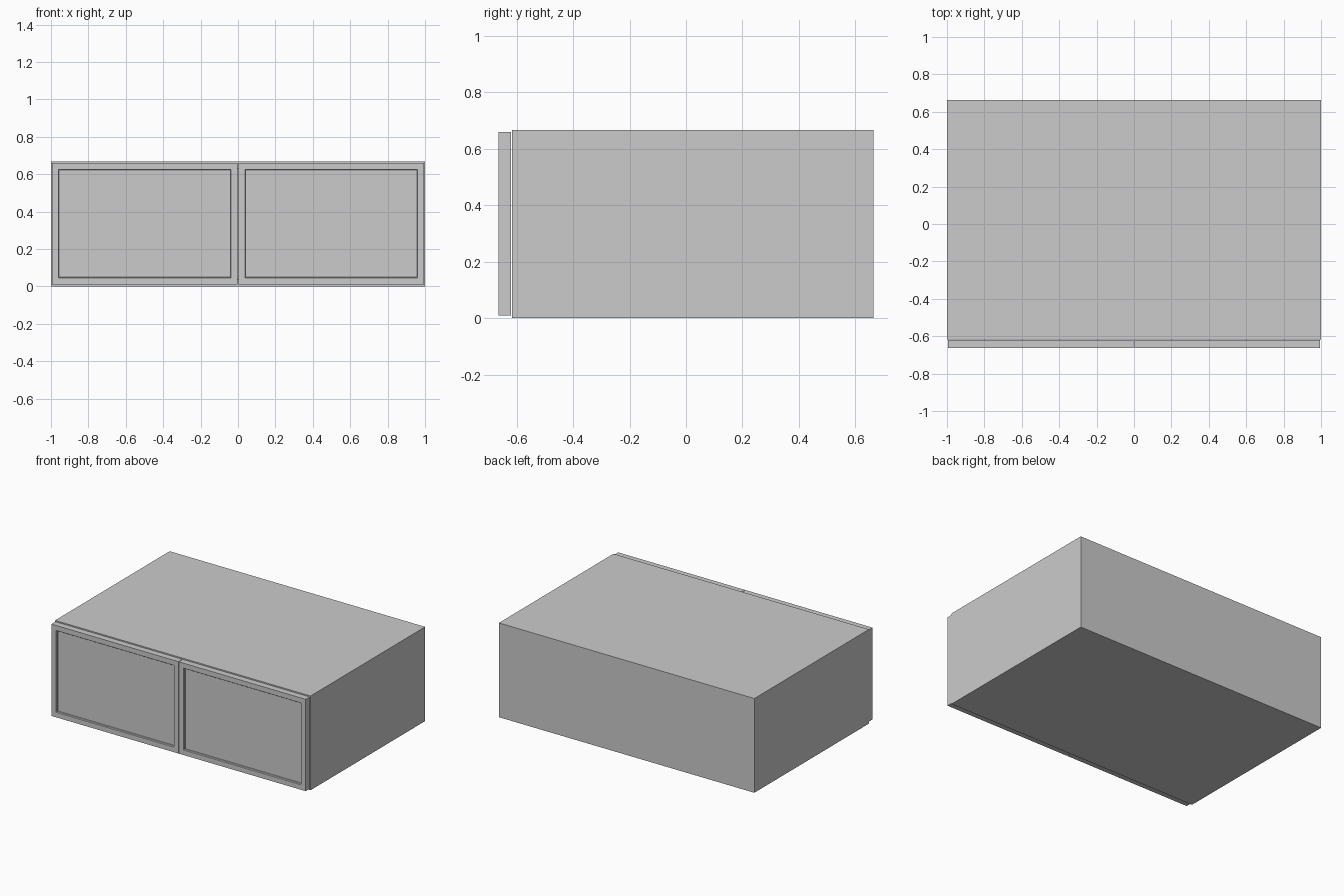
import bpy, bmesh
from mathutils import Vector

if "Cube" in bpy.data.objects:
    bpy.data.objects.remove(bpy.data.objects["Cube"])

FRONT, BACK, HEIGHT, T = -0.617, 0.664, 0.667, 0.04


def make_box(bm, lo, hi):
    lo, hi = Vector(lo), Vector(hi)
    verts = bmesh.ops.create_cube(bm, size=1)["verts"]
    bmesh.ops.scale(bm, vec=hi - lo, verts=verts)
    bmesh.ops.translate(bm, vec=(lo + hi) / 2, verts=verts)


def finish(bm, name):
    bmesh.ops.recalc_face_normals(bm, faces=bm.faces)
    mesh = bpy.data.meshes.new(name)
    bm.to_mesh(mesh)
    bm.free()
    obj = bpy.data.objects.new(name, mesh)
    bpy.context.collection.objects.link(obj)
    return obj


def panel(name, lo, hi):
    bm = bmesh.new()
    make_box(bm, lo, hi)
    return finish(bm, name)


def door(name, x0, x1):
    # Slab with a framed, recessed centre panel
    bm = bmesh.new()
    make_box(bm, (x0, -0.664, 0.01), (x1, -0.62, 0.66))
    bm.normal_update()
    face = min(bm.faces, key=lambda f: f.calc_center_median().y)
    bmesh.ops.inset_region(bm, faces=[face], thickness=0.05)
    # Small sloped lip, then a straight step back to the panel
    bmesh.ops.inset_region(bm, faces=[face], thickness=0.005, depth=-0.005)
    inner = bmesh.ops.extrude_discrete_faces(bm, faces=[face])["faces"][0]
    bmesh.ops.translate(bm, vec=(0, 0.012, 0), verts=inner.verts)
    return finish(bm, name)


# Carcass sides and doors, left and right
for side, s in (("left", -1), ("right", 1)):
    xs = sorted((s * 1.0, s * (1 - T)))
    panel(side + "_side", (xs[0], FRONT, 0), (xs[1], BACK, HEIGHT))
    xd = sorted((s * 0.995, s * 0.002))
    door(side + "_door", *xd)

# Top and bottom between the sides
w = 1 - T
panel("top_panel", (-w, FRONT, HEIGHT - T), (w, BACK, HEIGHT))
panel("bottom_panel", (-w, FRONT, 0), (w, BACK, T))

# Back panel closing the opening flush with the carcass
panel("back_panel", (-w, BACK - T, T), (w, BACK, HEIGHT - T))
